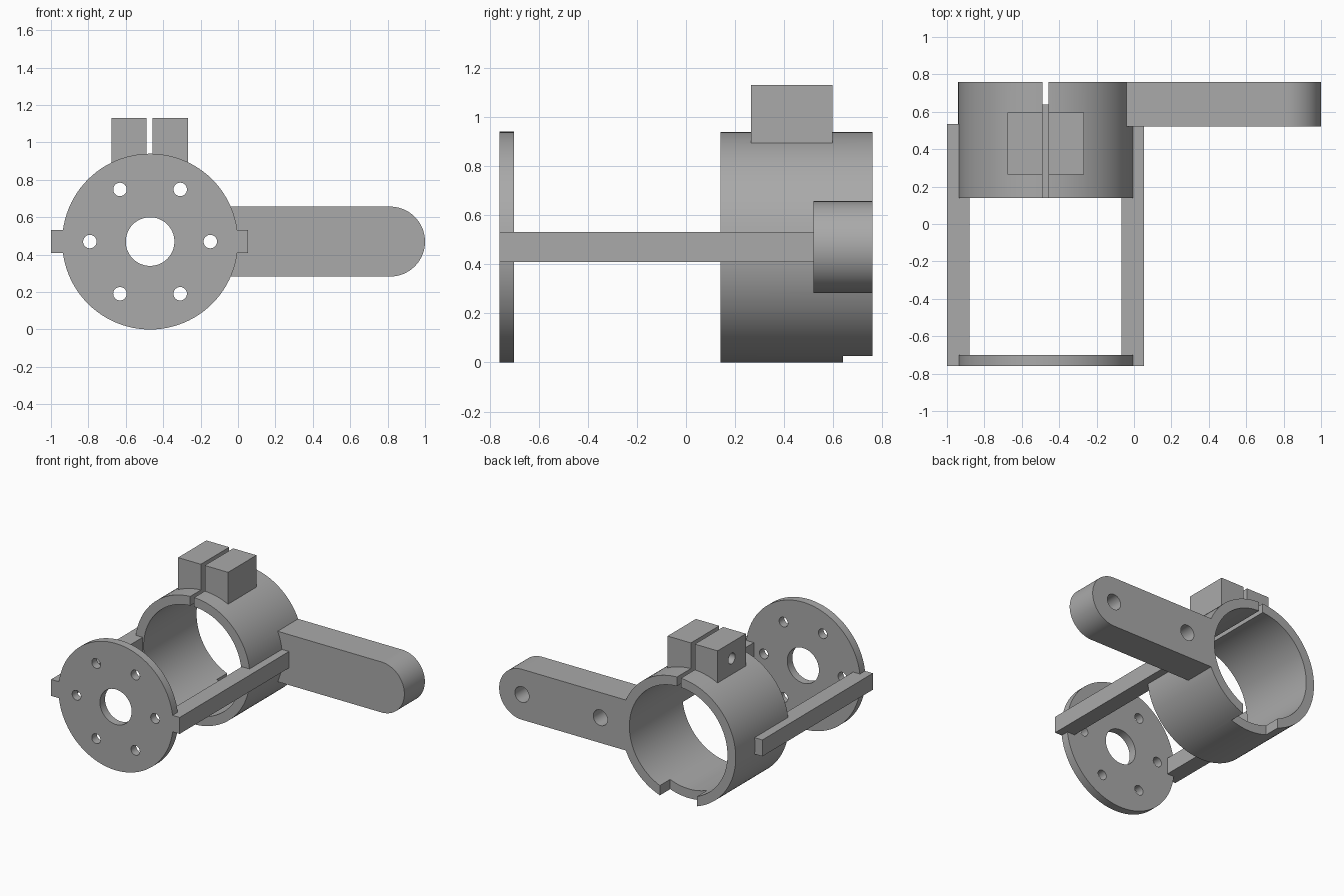
import bpy, bmesh
from math import cos, sin, pi, radians

cube = bpy.data.objects.get("Cube")
if cube:
    bpy.data.objects.remove(cube, do_unlink=True)

grey = bpy.data.materials.new("plain grey")
grey.use_nodes = True
colour = (0.4, 0.4, 0.4, 1)
grey.diffuse_color = colour
grey.node_tree.nodes["Principled BSDF"].inputs["Base Color"].default_value = colour

CX, CZ = -0.47, 0.47          # axis of the plate and the ring
FRONT, BACK = -0.76, 0.76
R_OUT, R_IN = 0.47, 0.402


def arc(x, z, r, start=0.0, sweep=2 * pi, n=96):
    """Points on an arc; a full circle leaves out the repeated end point."""
    steps = n if sweep >= 2 * pi else n + 1
    return [(x + r * cos(start + sweep * i / n), z + r * sin(start + sweep * i / n))
            for i in range(steps)]


def prism(name, profile, lo, hi, axis="y"):
    """Extrude an (x, z) profile along y, or a (y, z) profile along x."""
    bm = bmesh.new()
    place = (lambda p: (p[0], lo, p[1])) if axis == "y" else (lambda p: (lo, p[0], p[1]))
    face = bm.faces.new([bm.verts.new(place(p)) for p in profile])
    ext = bmesh.ops.extrude_face_region(bm, geom=[face])
    verts = [v for v in ext["geom"] if isinstance(v, bmesh.types.BMVert)]
    move = (0, hi - lo, 0) if axis == "y" else (hi - lo, 0, 0)
    bmesh.ops.translate(bm, verts=verts, vec=move)
    bmesh.ops.recalc_face_normals(bm, faces=bm.faces)
    mesh = bpy.data.meshes.new(name)
    bm.to_mesh(mesh)
    bm.free()
    mesh.materials.append(grey)
    obj = bpy.data.objects.new(name, mesh)
    bpy.context.collection.objects.link(obj)
    return obj


def box(name, x0, x1, y0, y1, z0, z1):
    return prism(name, [(x0, z0), (x1, z0), (x1, z1), (x0, z1)], y0, y1)


def combine(body, other, operation):
    """Apply a boolean and remove the helper."""
    other.hide_render = True
    mod = body.modifiers.new(operation, "BOOLEAN")
    mod.operation, mod.solver, mod.object = operation, "EXACT", other
    bpy.context.view_layer.objects.active = body
    bpy.ops.object.modifier_apply(modifier=mod.name)
    bpy.data.objects.remove(other, do_unlink=True)


# Clamp ring, the start of the one-piece body
body = prism("clamp_bracket", arc(CX, CZ, R_OUT), 0.14, BACK)

# Side arm with a rounded tip
arm_r = 0.187
arm_profile = [(CX + 0.3, CZ - arm_r)] + arc(1 - arm_r, CZ, arm_r, -pi / 2, pi, 40) \
    + [(CX + 0.3, CZ + arm_r)]
solids = [prism("arm", arm_profile, 0.52, BACK)]

# Clamp block, front mounting plate and the two rails joining plate and ring
solids.append(box("clamp_block", CX - 0.207, CX + 0.203, 0.265, 0.597, 0.8, 1.13))
solids.append(prism("mounting_plate", arc(CX, CZ, R_OUT), FRONT, -0.7))
for x0, x1 in ((-1, -0.88), (-0.066, 0.054)):
    solids.append(box("rail", x0, x1, FRONT, 0.534, 0.41, 0.532))
for part in solids:
    combine(body, part, "UNION")

# Bore, clamping slot and rear bottom notch
cuts = [prism("bore", arc(CX, CZ, R_IN), 0.1, 0.9),
        box("slot", CX - 0.02, CX + 0.012, 0.0, 0.9, 0.75, 1.3),
        box("notch", CX - 0.152, CX + 0.152, 0.64, 0.9, -0.1, 0.25)]

# Plate holes: a large centre hole and a ring of six
cuts.append(prism("centre_hole", arc(CX, CZ, 0.13, n=64), -0.9, -0.5))
for i in range(6):
    a = i * pi / 3
    cuts.append(prism("plate_hole", arc(CX + 0.322 * cos(a), CZ + 0.322 * sin(a), 0.036, n=32),
                      -0.9, -0.5))

# Blind holes in the back of the arm, and the clamp screw hole
for x in (1 - arm_r, 0.17):
    cuts.append(prism("arm_hole", arc(x, CZ, 0.058, n=40), 0.57, 0.9))
cuts.append(prism("screw_hole", arc(0.431, 1.01, 0.04, n=32), -0.8, -0.33, axis="x"))
for part in cuts:
    combine(body, part, "DIFFERENCE")

# Smooth the round walls and keep the edges sharp
bpy.ops.object.select_all(action="DESELECT")
body.select_set(True)
bpy.context.view_layer.objects.active = body
bpy.ops.object.shade_smooth_by_angle(angle=radians(30))
